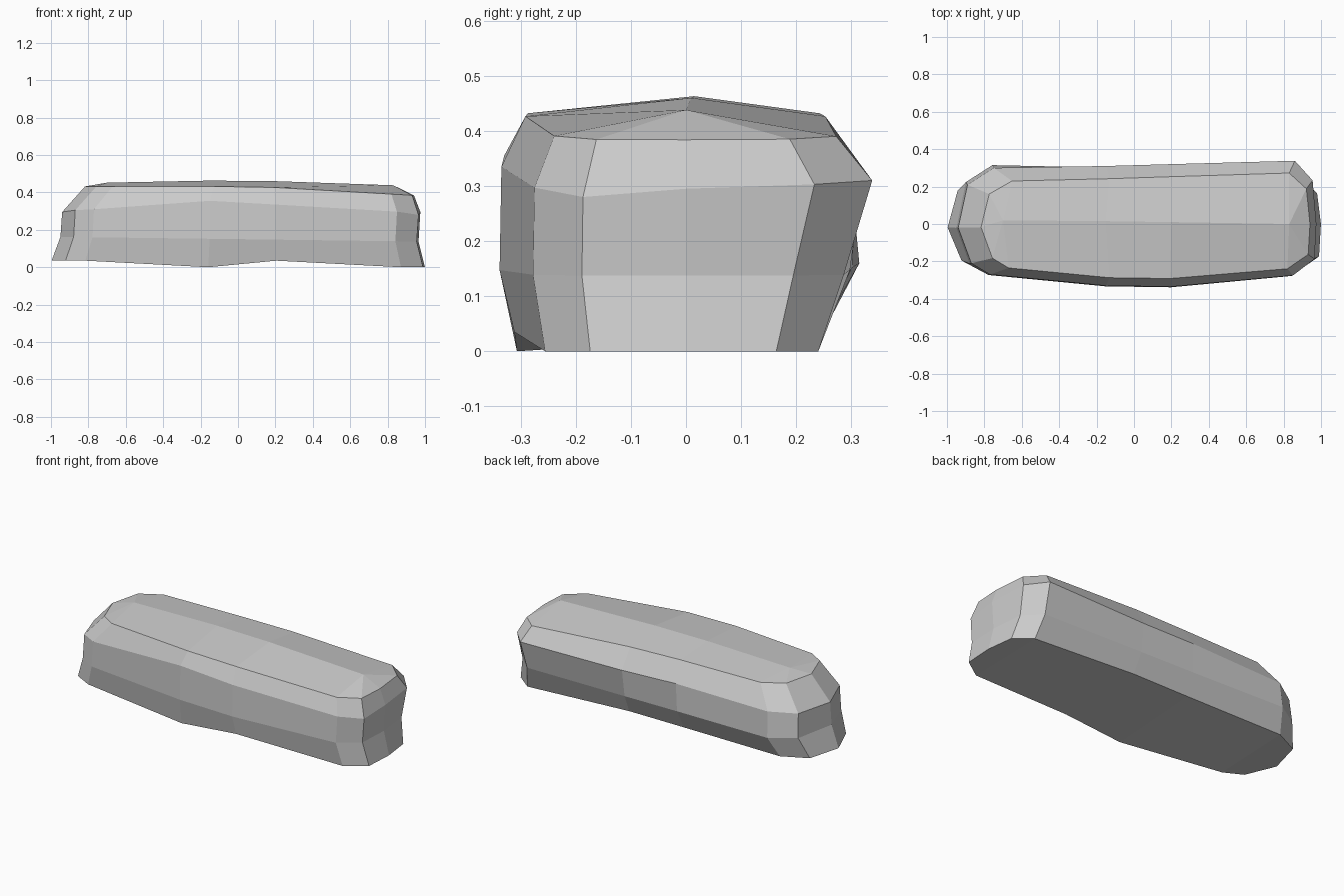
import bpy
import bmesh

cube = bpy.data.objects.get("Cube")
if cube:
    bpy.data.objects.remove(cube, do_unlink=True)

# Widest outline of the boulder, anticlockwise from the front left corner
OUTLINE = [(-.77, -.27, .31), (-.15, -.33, .355), (.2, -.335, .335), (.85, -.275, .297),
           (.965, -.187, .28), (.975, 0, .295), (.955, .233, .303), (.86, .338, .31),
           (.2, .32, .31), (-.15, .31, .32), (-.75, .3, .31), (-.89, .21, .3),
           (-.94, -.02, .295), (-.87, -.21, .305)]
# High line running along the middle of the top
RIDGE = [(-.7, .02, .452), (-.15, .015, .463), (.2, .01, .46), (.83, 0, .438)]


def bottom_height(x, y):
    foot = x > .5 or (y < 0 and -.5 < x < 0)
    return 0 if foot else .035


def low_height(x, y):
    return .15 - .013 * x


def shoulder_height(x, y):
    return .432 if x < .1 else .432 - .055 * (x - .1)


def ring(bm, left, right, front, back_left, back_right, height=None):
    """Scale the outline separately on each side and set its height."""
    verts = []
    for x, y, z in OUTLINE:
        mix = (x + 1) / 2
        back = back_left + (back_right - back_left) * mix
        pos = (x * (left if x < 0 else right),
               y * (front if y < 0 else back),
               height(x, y) if height else z)
        verts.append(bm.verts.new(pos))
    return verts


bm = bmesh.new()
rings = [
    ring(bm, 1.06, 1.025, .93, .85, .7, bottom_height),
    ring(bm, 1.01, .99, 1.01, 1.08, .83, low_height),
    ring(bm, 1, 1, 1, 1, 1),
    ring(bm, .87, .965, .87, .76, .81, shoulder_height),
]
count = len(OUTLINE)

# Side bands
for lower, upper in zip(rings, rings[1:]):
    for i in range(count):
        j = (i + 1) % count
        bm.faces.new((lower[i], lower[j], upper[j], upper[i]))

# Underside: strips across the body and a face at each end
base, top = rings[0], rings[-1]
for i in range(3):
    bm.faces.new((base[i], base[10 - i], base[9 - i], base[i + 1])) if i else \
        bm.faces.new((base[0], base[10], base[9], base[1]))
bm.faces.new(base[7:2:-1])
bm.faces.new([base[0]] + base[:9:-1])

# Top: front and back slopes meeting at the ridge, with fanned ends
ridge = [bm.verts.new(p) for p in RIDGE]
for i in range(3):
    bm.faces.new((top[i], top[i + 1], ridge[i + 1], ridge[i]))
    bm.faces.new((ridge[i], ridge[i + 1], top[9 - i], top[10 - i]))
for i in range(4):
    bm.faces.new((top[3 + i], top[4 + i], ridge[3]))
    bm.faces.new((top[10 + i], top[(11 + i) % count], ridge[0]))

bmesh.ops.recalc_face_normals(bm, faces=bm.faces)
mesh = bpy.data.meshes.new("boulder")
bm.to_mesh(mesh)
bm.free()

# Plain stone colour, flat faces
stone = bpy.data.materials.new("stone grey")
stone.use_nodes = True
colour = (.6, .6, .6, 1)
stone.diffuse_color = colour
stone.node_tree.nodes["Principled BSDF"].inputs["Base Color"].default_value = colour
mesh.materials.append(stone)

boulder = bpy.data.objects.new("boulder", mesh)
bpy.context.collection.objects.link(boulder)
